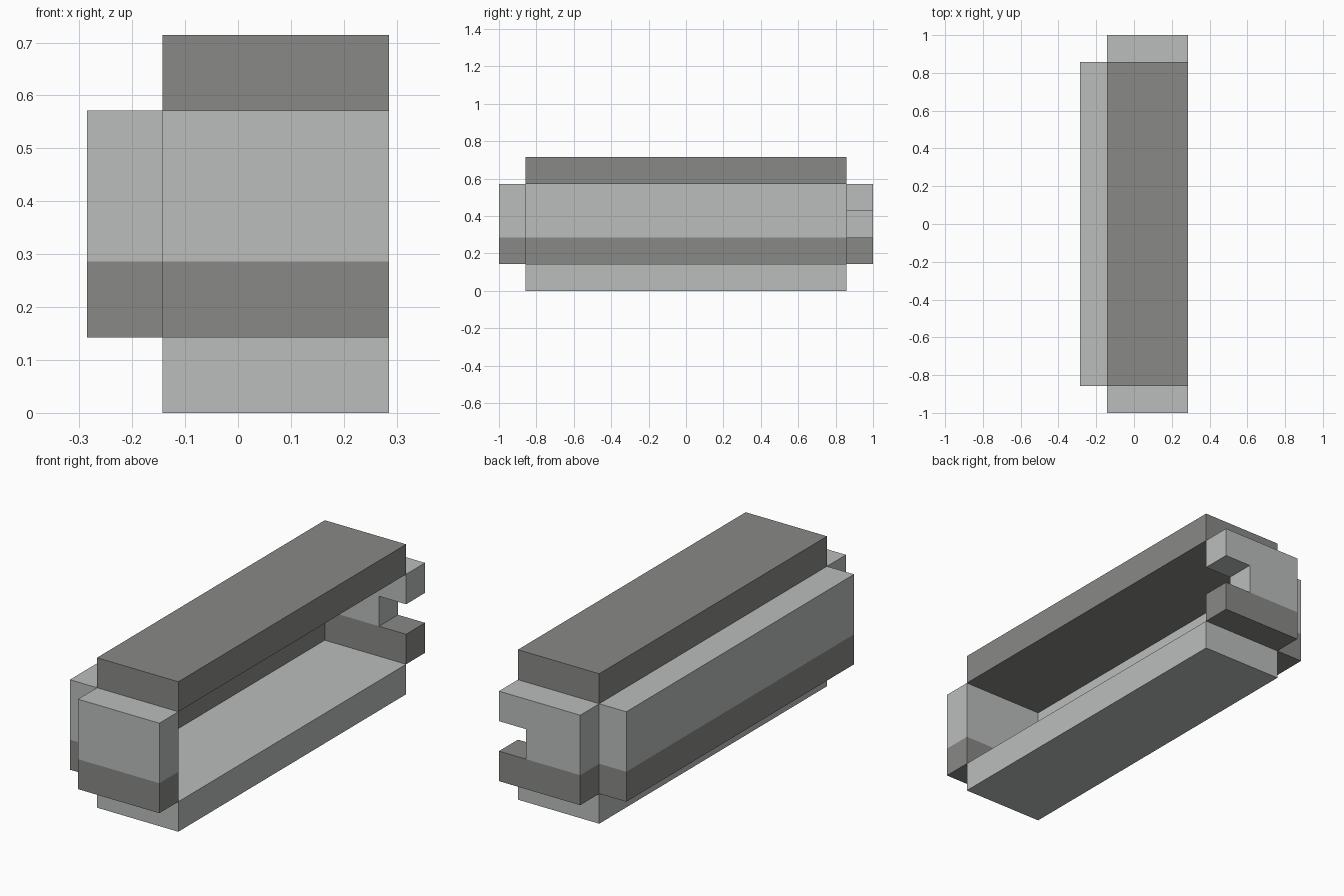
import bpy
import bmesh

U = 1 / 7  # one grid step of the blocky design

cube = bpy.data.objects.get("Cube")
if cube:
    bpy.data.objects.remove(cube, do_unlink=True)


def linear(c):
    c /= 255
    return c / 12.92 if c <= 0.04045 else ((c + 0.055) / 1.055) ** 2.4


def make_material(name, rgb):
    mat = bpy.data.materials.new(name)
    colour = [linear(c) for c in rgb] + [1]
    mat.use_nodes = True
    mat.diffuse_color = colour
    for node in mat.node_tree.nodes:
        if node.type == "BSDF_PRINCIPLED":
            node.inputs["Base Color"].default_value = colour
    return mat


LIGHT = make_material("light grey", (187, 190, 189))
DARK = make_material("dark grey", (137, 137, 134))


def rect(x0, x1, z0, z1):
    return [(x0, z0), (x1, z0), (x1, z1), (x0, z1)]


def extrude_profile(name, y0, y1, bands):
    """Extrude adjoining (x, z) polygons along y, with walls only on the outer outline."""
    bm = bmesh.new()
    cache = {}

    def vert(p, y):
        key = (*p, y)
        if key not in cache:
            cache[key] = bm.verts.new((p[0] * U, y * U, p[1] * U))
        return cache[key]

    def edges(poly):
        return list(zip(poly, poly[1:] + poly[:1]))

    used = {e for poly, _ in bands for e in edges(poly)}
    mats = []
    for poly, mat in bands:
        if mat not in mats:
            mats.append(mat)
        faces = [bm.faces.new([vert(p, y) for p in poly]) for y in (y0, y1)]
        for a, b in edges(poly):
            if (b, a) not in used:
                faces.append(bm.faces.new([vert(a, y0), vert(b, y0), vert(b, y1), vert(a, y1)]))
        for f in faces:
            f.material_index = mats.index(mat)
    bmesh.ops.recalc_face_normals(bm, faces=bm.faces)
    mesh = bpy.data.meshes.new(name)
    bm.to_mesh(mesh)
    bm.free()
    for mat in mats:
        mesh.materials.append(mat)
    obj = bpy.data.objects.new(name, mesh)
    bpy.context.collection.objects.link(obj)


# Bottom and top slabs
extrude_profile("bottom_slab", -6, 6, [(rect(-1, 2, 0, 1), LIGHT)])
extrude_profile("top_slab", -6, 6, [(rect(-1, 2, 4, 5), DARK)])

# Long side wall with a dark lower band
extrude_profile("side_wall", -6, 6,
                [(rect(-2, -1, 1, 2), DARK), (rect(-2, -1, 2, 4), LIGHT)])

# Plain front end wall
extrude_profile("front_wall", -7, -6,
                [(rect(-1, 2, 1, 2), DARK), (rect(-1, 2, 2, 4), LIGHT)])

# Back end wall with a square notch on the open side
lower = [(-1, 1), (2, 1), (2, 2), (1, 2), (-1, 2)]
upper = [(-1, 2), (1, 2), (1, 3), (2, 3), (2, 4), (-1, 4)]
extrude_profile("back_wall", 6, 7, [(lower, DARK), (upper, LIGHT)])
